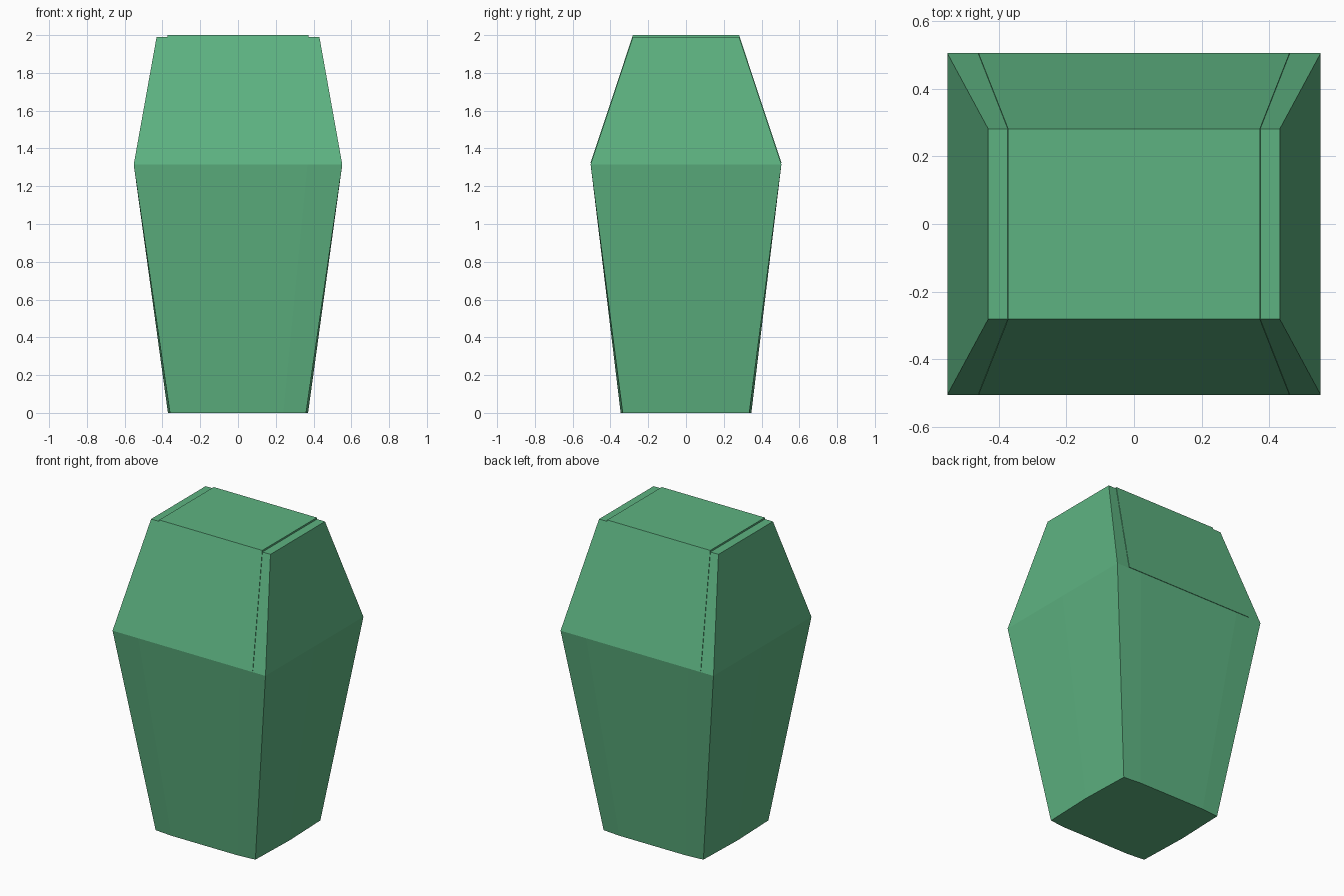
import bpy, bmesh

if "Cube" in bpy.data.objects:
    bpy.data.objects.remove(bpy.data.objects["Cube"])

green = bpy.data.materials.new("green")
green.diffuse_color = (0.11, 0.45, 0.22, 1)
green.use_nodes = True
green.node_tree.nodes["Principled BSDF"].inputs["Base Color"].default_value = green.diffuse_color


def ring(corner, front, side_x):
    """Ten-point outline: corners, two points on front and back, one mid-point per side."""
    (cx, cy), (fx, fy) = corner, front
    half = [(side_x, 0), (cx, cy), (fx, fy), (-fx, fy), (-cx, cy)]
    return half + [(-x, -y) for x, y in half]


def loft(name, sections):
    """Skin a closed solid through (z, outline) sections."""
    bm = bmesh.new()
    rows = [[bm.verts.new((x, y, z)) for x, y in pts] for z, pts in sections]
    n = len(rows[0])
    for a, b in zip(rows, rows[1:]):
        for i in range(n):
            j = (i + 1) % n
            bm.faces.new((a[i], a[j], b[j], b[i]))
    bm.faces.new(rows[0][::-1])
    bm.faces.new(rows[-1])
    bmesh.ops.recalc_face_normals(bm, faces=bm.faces)
    mesh = bpy.data.meshes.new(name)
    bm.to_mesh(mesh)
    bm.free()
    obj = bpy.data.objects.new(name, mesh)
    mesh.materials.append(green)
    bpy.context.collection.objects.link(obj)
    return obj


def rect(x, y):
    return [(x, -y), (x, y), (-x, y), (-x, -y)]


# Tapered body, widest at the shoulder, sides slightly bowed at the base
loft("body", [
    (0, ring((0.36, 0.335), (0.24, 0.346), 0.371)),
    (1.315, ring((0.552, 0.505), (0.368, 0.505), 0.552)),
    (1.99, ring((0.431, 0.281), (0.287, 0.281), 0.431)),
])

# Thin raised panel wrapping over the front, top and back
loft("raised_panel", [
    (1.322, rect(0.46, 0.506)),
    (2.0, rect(0.372, 0.281)),
])
